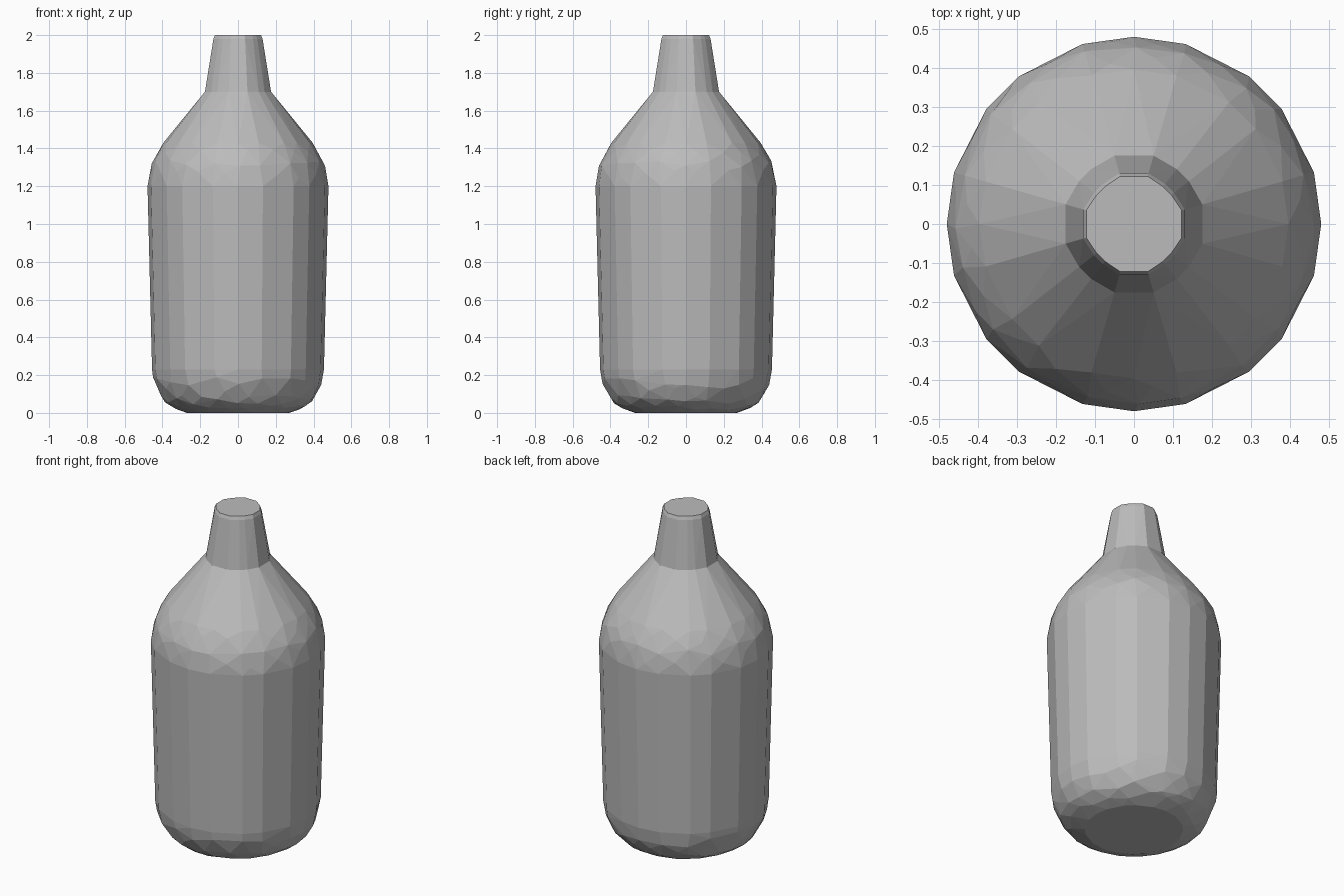
import bpy, bmesh, random
from math import cos, sin, radians
from mathutils import Vector

random.seed(4)
cube = bpy.data.objects.get("Cube")
if cube:
    bpy.data.objects.remove(cube, do_unlink=True)

grey = bpy.data.materials.new("plain grey")
grey.use_nodes = True
grey.diffuse_color = (0.5, 0.5, 0.5, 1)
grey.node_tree.nodes["Principled BSDF"].inputs["Base Color"].default_value = (0.5, 0.5, 0.5, 1)

# Twenty slightly uneven facets around the bottle
ANGLES = [q * 90 + a for q in range(4) for a in (0, 16, 38, 52, 74)]
HALF = [(a + b) / 2 for a, b in zip(ANGLES, ANGLES[1:] + [360])]
SEAM = 1.7


def polar(r, degrees, z):
    a = radians(degrees)
    return Vector((r * cos(a), r * sin(a), z))


def ring(r, z):
    return [polar(r, a, z) for a in ANGLES]


def squared_ring(half, corner, z):
    """Ring with four flat sides and cut corners."""
    pts = []
    for a in ANGLES:
        c, s = abs(cos(radians(a))), abs(sin(radians(a)))
        pts.append(polar(min(half / max(c, s), corner / (c + s)), a, z))
    return pts


def bend(start, control, end, t):
    """Point (radius, height) on a rounded edge."""
    u = 1 - t
    return [u * u * a + 2 * u * t * b + t * t * c
            for a, b, c in zip(start, control, end)]


def hammered(start, control, end, steps):
    """Staggered, slightly irregular points around a rounded edge."""
    pts = []
    for i, t in enumerate(steps):
        for a in (ANGLES if i % 2 else HALF):
            r, z = bend(start, control, end, t + random.uniform(-0.09, 0.09))
            pts.append(polar(r * (1 if i % 2 else 0.988), a + random.uniform(-2, 2), z))
    return pts


def faceted_part(name, points):
    bm = bmesh.new()
    for p in points:
        bm.verts.new(p)
    hull = bmesh.ops.convex_hull(bm, input=bm.verts)
    loose = {v for v in hull["geom_interior"] if isinstance(v, bmesh.types.BMVert)}
    bmesh.ops.delete(bm, geom=list(loose), context="VERTS")
    # Open the hidden joint between body and neck
    joint = [f for f in bm.faces if all(abs(v.co.z - SEAM) < 1e-4 for v in f.verts)]
    bmesh.ops.delete(bm, geom=joint, context="FACES")
    bmesh.ops.dissolve_limit(bm, angle_limit=radians(2), verts=bm.verts, edges=bm.edges)
    bmesh.ops.recalc_face_normals(bm, faces=bm.faces)
    mesh = bpy.data.meshes.new(name)
    bm.to_mesh(mesh)
    bm.free()
    mesh.materials.append(grey)
    obj = bpy.data.objects.new(name, mesh)
    bpy.context.collection.objects.link(obj)
    return obj


# Body: flat bottom, rounded base, tall sides, rounded shoulder, sloping top
base = ((0.27, 0), (0.44, 0.03), (0.455, 0.23))
shoulder = ((0.479, 1.2), (0.475, 1.33), (0.395, 1.43))
body = ring(*base[0]) + hammered(*base, (0.25, 0.45, 0.63, 0.82)) + ring(*base[2])
body += ring(*shoulder[0]) + hammered(*shoulder, (0.25, 0.5, 0.75)) + ring(*shoulder[2])
body += squared_ring(0.175, 0.25, SEAM)
faceted_part("bottle_body", body)

# Neck: tapered with a small chamfer at the rim
neck = squared_ring(0.175, 0.25, SEAM)
neck += squared_ring(0.13, 0.182, 1.98) + squared_ring(0.122, 0.17, 2.0)
faceted_part("bottle_neck", neck)
